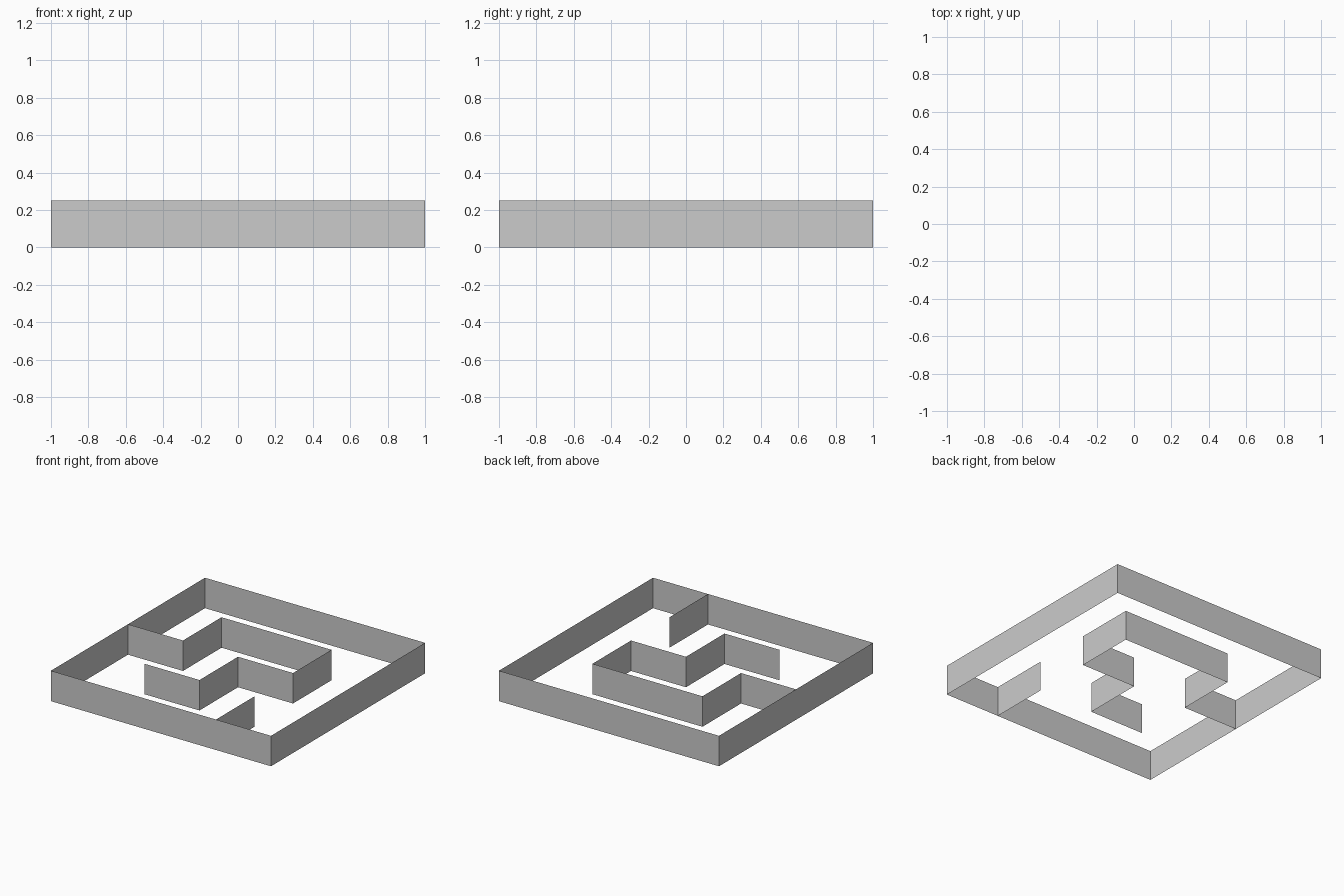
import bpy
import bmesh

if "Cube" in bpy.data.objects:
    bpy.data.objects.remove(bpy.data.objects["Cube"])

CELL = 0.5     # maze grid spacing
HEIGHT = 0.25  # wall height


def wall(name, cells, closed=False):
    """Extrude a path of grid points upward into a paper-thin wall."""
    bm = bmesh.new()
    verts = [bm.verts.new((x * CELL, y * CELL, 0)) for x, y in cells]
    ends = verts[1:] + verts[:1] if closed else verts[1:]
    edges = [bm.edges.new(pair) for pair in zip(verts, ends)]
    result = bmesh.ops.extrude_edge_only(bm, edges=edges)
    top = [g for g in result["geom"] if isinstance(g, bmesh.types.BMVert)]
    bmesh.ops.translate(bm, verts=top, vec=(0, 0, HEIGHT))
    bmesh.ops.recalc_face_normals(bm, faces=bm.faces)
    mesh = bpy.data.meshes.new(name)
    bm.to_mesh(mesh)
    bm.free()
    obj = bpy.data.objects.new(name, mesh)
    bpy.context.collection.objects.link(obj)
    return obj


# Square boundary
wall("outer_wall", [(-2, -2), (2, -2), (2, 2), (-2, 2)], closed=True)

# Winding wall starting from the left side
wall("winding_wall", [(-2, 0), (-1, 0), (-1, 1), (1, 1), (1, 0),
                      (0, 0), (0, -1), (-1, -1)])

# Short stub from the front side
wall("stub_wall", [(1, -2), (1, -1)])
